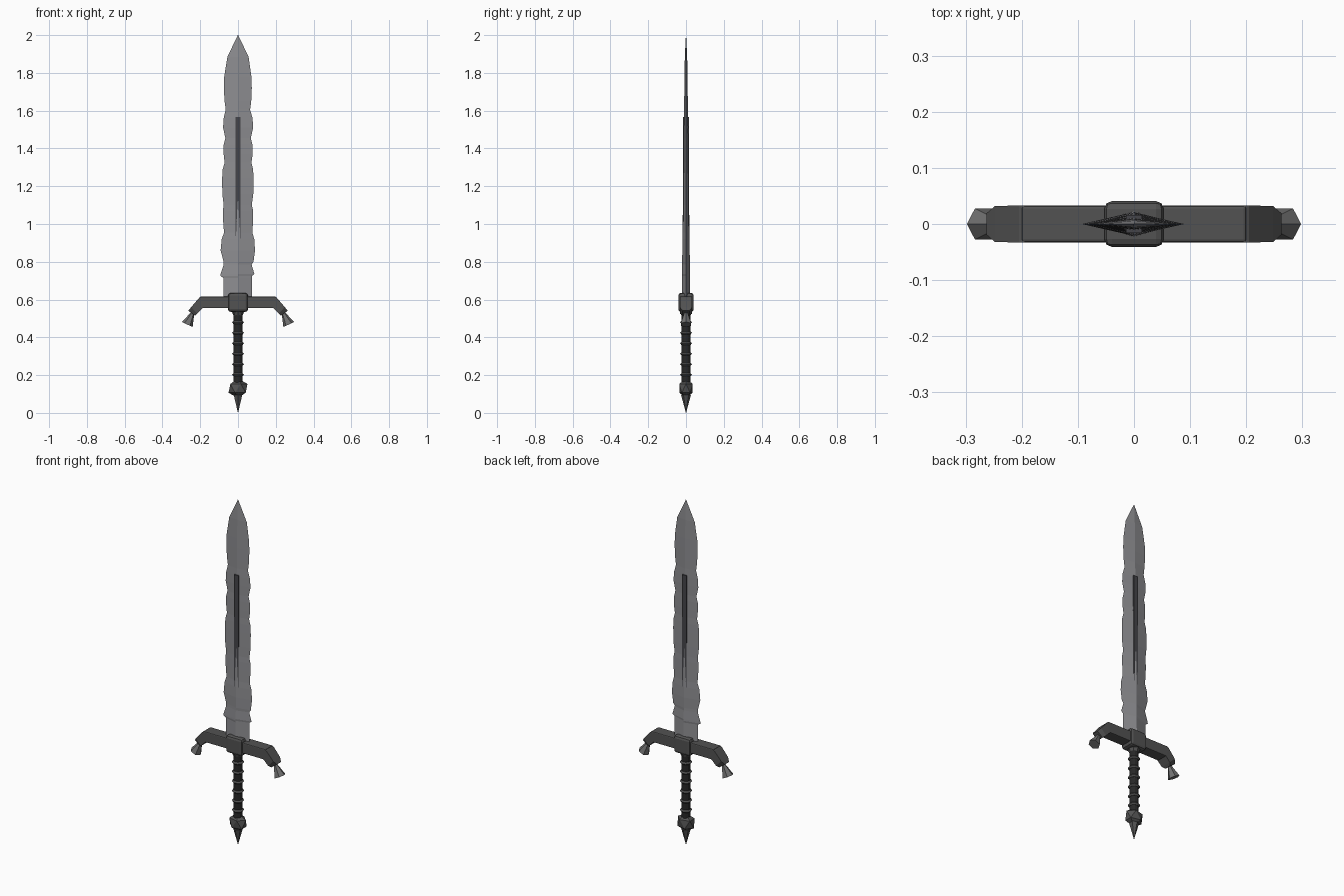
import bpy, bmesh, math
from mathutils import Vector, Matrix

if "Cube" in bpy.data.objects:
    bpy.data.objects.remove(bpy.data.objects["Cube"])


def mat(name, r, g, b):
    m = bpy.data.materials.new(name)
    m.diffuse_color = (r, g, b, 1)
    m.use_nodes = True
    m.node_tree.nodes["Principled BSDF"].inputs["Base Color"].default_value = m.diffuse_color
    return m


STEEL = mat("blade_steel", 0.27, 0.27, 0.285)
FULLER = mat("dark_fuller", 0.06, 0.06, 0.068)
IRON = mat("dark_iron", 0.085, 0.085, 0.085)
TIP = mat("light_iron", 0.16, 0.16, 0.16)
GRIP = mat("black_grip", 0.02, 0.02, 0.02)


def finish(bm, name, material, bevel=0):
    bmesh.ops.recalc_face_normals(bm, faces=bm.faces)
    me = bpy.data.meshes.new(name)
    bm.to_mesh(me)
    bm.free()
    me.materials.append(material)
    ob = bpy.data.objects.new(name, me)
    bpy.context.collection.objects.link(ob)
    if bevel:
        b = ob.modifiers.new("bevel", 'BEVEL')
        b.width, b.segments = bevel, 2
    return ob


def loft(name, sections, material):
    bm = bmesh.new()
    rings = [[bm.verts.new(p) for p in s] for s in sections]
    for a, b in zip(rings, rings[1:]):
        for i in range(len(a)):
            j = (i + 1) % len(a)
            bm.faces.new((a[i], a[j], b[j], b[i]))
    bm.faces.new(rings[0])
    bm.faces.new(rings[-1])
    return finish(bm, name, material)


def box(name, centre, size, material, bevel=0):
    bm = bmesh.new()
    bmesh.ops.create_cube(bm, size=1, matrix=Matrix.Translation(centre) @ Matrix.Diagonal((*size, 1)))
    return finish(bm, name, material, bevel)


def cone(name, start, end, r1, r2, sides, material):
    a, b = Vector(start), Vector(end)
    d = b - a
    rot = d.to_track_quat('Z', 'Y').to_matrix().to_4x4()
    bm = bmesh.new()
    bmesh.ops.create_cone(bm, cap_ends=True, segments=sides, radius1=r1, radius2=r2,
                          depth=d.length, matrix=Matrix.Translation((a + b) / 2) @ rot)
    return finish(bm, name, material)


# Blade: diamond sections following a chipped, wavy edge (z, left, right)
edge = [(0.60, .078, .074), (0.715, .078, .074), (0.725, .093, .074), (0.735, .092, .087),
        (0.785, .076, .072), (0.80, .076, .082), (0.86, .092, .090), (0.92, .086, .086),
        (0.955, .074, .076), (1.02, .079, .080), (1.07, .080, .080), (1.10, .076, .073),
        (1.16, .083, .081), (1.24, .084, .082), (1.29, .081, .080), (1.325, .071, .071),
        (1.37, .076, .078), (1.42, .076, .076), (1.455, .067, .068), (1.51, .079, .080),
        (1.56, .076, .077), (1.605, .065, .064), (1.65, .071, .070), (1.72, .075, .073),
        (1.78, .073, .071), (1.885, .056, .056), (2.0, .001, .001)]


def thickness(z):
    return max(0.0005, min(0.0304 - 0.0126 * z, (2.0 - z) * 0.055))


loft("blade", [[(-l, 0, z), (0, -thickness(z), z), (r, 0, z), (0, thickness(z), z)]
               for z, l, r in edge], STEEL)

# Dark bar through the blade centre, sinking into the thicker lower blade
box("fuller", (0, 0, 1.19), (0.028, 0.032, 0.755), FULLER)

# Guard: centre block and crossbar
box("guard_block", (0, 0, 0.585), (0.106, 0.082, 0.1), IRON, 0.014)
box("crossbar", (0, 0, 0.585), (0.40, 0.066, 0.062), IRON, 0.005)

# Drooping arms and flared ends, both sides
for s, side in ((-1, "left"), (1, "right")):
    profile = [(.195, .615, .185, .556, .033), (.205, .610, .190, .552, .033),
               (.248, .560, .215, .526, .032), (.263, .541, .228, .515, .019)]
    loft(side + "_guard_arm", [[(s * a, -y, b), (s * a, y, b), (s * c, y, d), (s * c, -y, d)]
                               for a, b, c, d, y in profile], IRON)
    cone(side + "_guard_tip", (s * .238, 0, .532), (s * .269, 0, .468),
         .008, .032, 6, TIP)

# Grip with raised rings
cone("grip", (0, 0, .16), (0, 0, .55), .024, .024, 12, GRIP)
for i in range(6):
    z = .202 + i * .0555
    cone("grip_ring_lower", (0, 0, z - .008), (0, 0, z), .025, .032, 12, IRON)
    cone("grip_ring_upper", (0, 0, z), (0, 0, z + .008), .032, .025, 12, IRON)

# Collar below the guard
cone("grip_collar", (0, 0, .515), (0, 0, .54), .024, .034, 8, IRON)

# Faceted pommel and spike
bm = bmesh.new()
bmesh.ops.create_icosphere(bm, subdivisions=1, radius=1,
                           matrix=Matrix.Translation((0, 0, .13)) @ Matrix.Diagonal((.056, .042, .052, 1)))
finish(bm, "pommel", IRON)
cone("pommel_spike", (0, 0, .095), (0, 0, 0), .026, .0005, 6, IRON)
